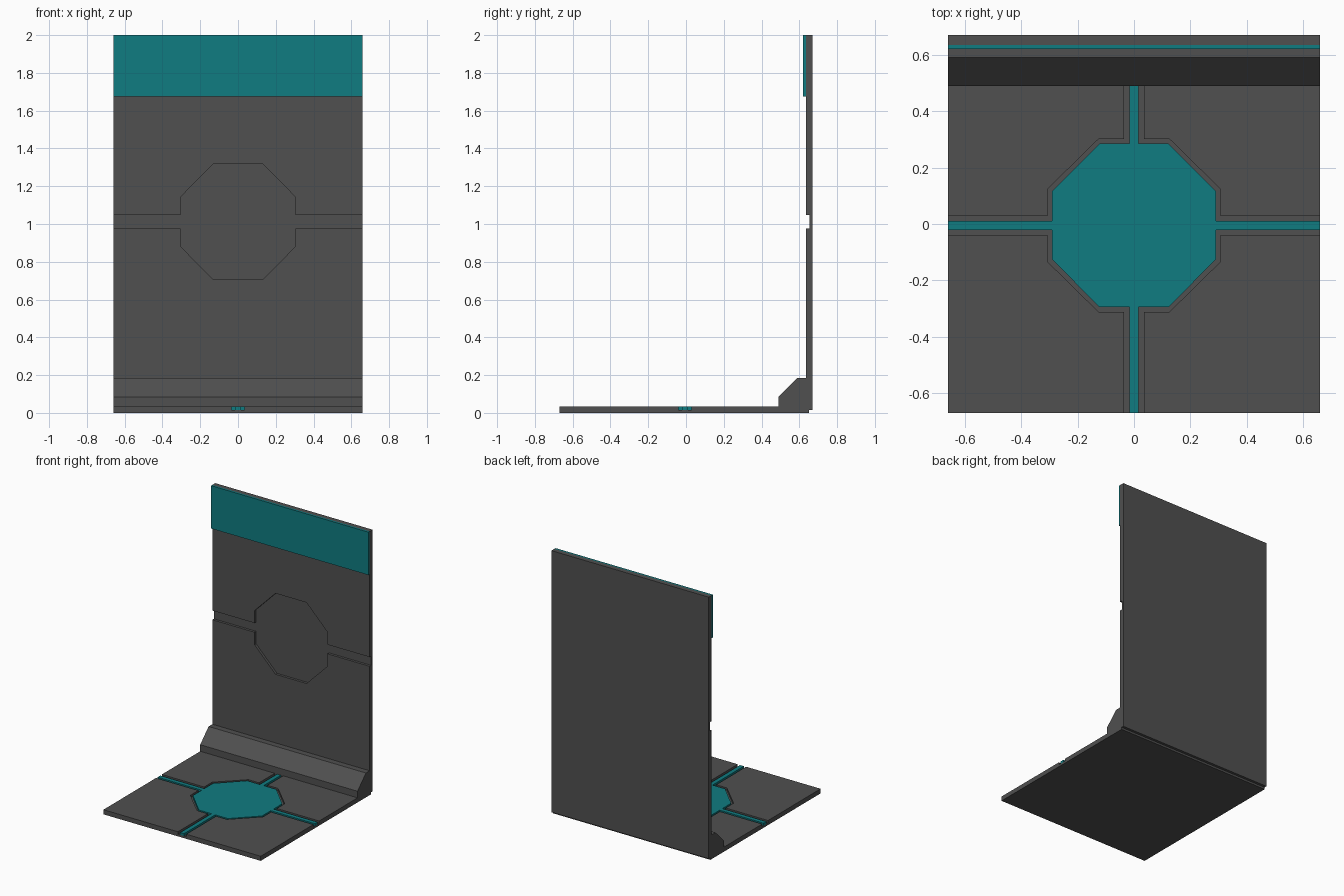
import bpy, bmesh

if "Cube" in bpy.data.objects:
    bpy.data.objects.remove(bpy.data.objects["Cube"])

W = 0.66  # half width of the whole panel


def material(name, rgb):
    m = bpy.data.materials.new(name)
    m.diffuse_color = (*rgb, 1)
    m.use_nodes = True
    m.node_tree.nodes["Principled BSDF"].inputs["Base Color"].default_value = m.diffuse_color
    return m


dark = material("dark_grey", (0.08, 0.08, 0.08))
teal = material("teal", (0.005, 0.2, 0.22))


def extrude(name, pts, lo, hi, axis, mat):
    """Prism from a 2D outline, stretched from lo to hi along an axis."""
    place = {"x": lambda p, t: (t, p[0], p[1]),
             "y": lambda p, t: (p[0], t, p[1]),
             "z": lambda p, t: (p[0], p[1], t)}[axis]
    bm = bmesh.new()
    a, b = [[bm.verts.new(place(p, t)) for p in pts] for t in (lo, hi)]
    bm.faces.new(a)
    bm.faces.new(b)
    n = len(pts)
    for i in range(n):
        j = (i + 1) % n
        bm.faces.new((a[i], a[j], b[j], b[i]))
    bmesh.ops.recalc_face_normals(bm, faces=bm.faces)
    me = bpy.data.meshes.new(name)
    bm.to_mesh(me)
    bm.free()
    me.materials.append(mat)
    ob = bpy.data.objects.new(name, me)
    bpy.context.collection.objects.link(ob)
    return ob


def carve(ob, cutter):
    mod = ob.modifiers.new("groove", "BOOLEAN")
    mod.operation = "DIFFERENCE"
    mod.solver = "EXACT"
    mod.object = cutter
    bpy.context.view_layer.objects.active = ob
    bpy.ops.object.modifier_apply(modifier=mod.name)
    bpy.data.objects.remove(cutter)


def emblem(quarter, cy, top=9):
    """Mirror a quarter outline to all four quadrants around height cy."""
    out = []
    for sx, sy in ((1, 1), (-1, 1), (-1, -1), (1, -1)):
        q = [(sx * u, min(cy + sy * v, top)) for u, v in quarter]
        out += q if sx == sy else q[::-1]
    return out


# Floor slab with an octagon and four channels sunk into it
floor = extrude("floor", [(-W, -0.67), (W, -0.67), (W, 0.65), (-W, 0.65)],
                0, 0.035, "z", dark)
outline = emblem([(0.8, 0.035), (0.305, 0.035), (0.305, 0.13),
                  (0.125, 0.307), (0.035, 0.307), (0.035, 0.8)], -0.005, 0.49)
carve(floor, extrude("floor_cutter", outline, 0.016, 0.1, "z", dark))

# Teal inlay sitting inside the floor groove
inlay = [(x, max(y, -0.67)) for x, y in
         emblem([(W, 0.016), (0.29, 0.016), (0.29, 0.121),
                 (0.122, 0.29), (0.016, 0.29), (0.016, 0.8)], -0.005, 0.49)]
extrude("floor_inlay", inlay, 0.016, 0.034, "z", teal)

# Back wall, stepped over the floor edge, with an octagon and side channels
wall = extrude("wall", [(0.65, 0.016), (0.67, 0.016), (0.67, 2), (0.635, 2),
                        (0.635, 0.035), (0.65, 0.035)], -W, W, "x", dark)
outline = emblem([(0.8, 0.035), (0.305, 0.035), (0.305, 0.13),
                  (0.13, 0.307)], 1.012)
carve(wall, extrude("wall_cutter", outline, 0.5, 0.654, "y", dark))

# Chamfered skirting where floor meets wall
extrude("skirting", [(0.49, 0.035), (0.635, 0.035), (0.635, 0.185),
                     (0.59, 0.185), (0.49, 0.085)], -W, W, "x", dark)

# Teal band along the top of the wall
extrude("top_band", [(0.62, 1.675), (0.635, 1.675), (0.635, 2), (0.62, 2)],
        -W, W, "x", teal)
